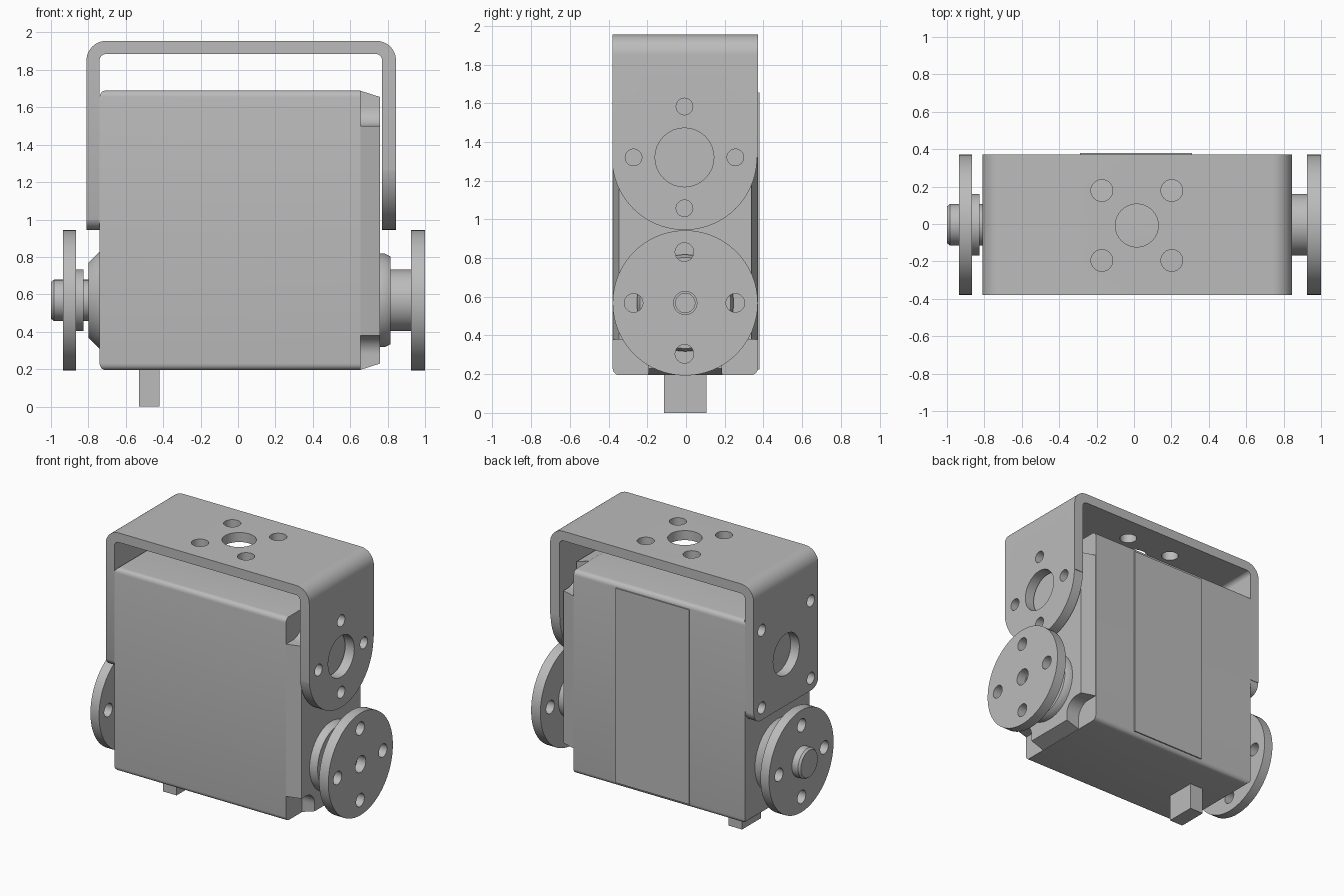
import bpy, bmesh
from math import sin, cos, pi, radians

if "Cube" in bpy.data.objects:
    bpy.data.objects.remove(bpy.data.objects["Cube"])

grey = bpy.data.materials.new("plain grey")
grey.use_nodes = True
grey.diffuse_color = (0.5, 0.5, 0.5, 1)
grey.node_tree.nodes["Principled BSDF"].inputs["Base Color"].default_value = (0.5, 0.5, 0.5, 1)

HALF = 0.375      # half depth of the case, bracket and discs
AXIS_Z = 0.568    # height of the output shaft
ARM_Z = 1.32      # height of the bracket arm holes
PLUS = [(0, 1), (1, 0), (0, -1), (-1, 0)]
SQUARE = [(1, 1), (1, -1), (-1, -1), (-1, 1)]


def arc(cu, cv, r, start, end, steps=12):
    angles = [radians(start + (end - start) * i / steps) for i in range(steps + 1)]
    return [(cu + r * cos(a), cv + r * sin(a)) for a in angles]


def prism(bm, points, axis, a, b):
    """Extrude a flat outline along an axis from a to b."""
    place = {"x": lambda u, v, w: (w, u, v),
             "y": lambda u, v, w: (u, w, v),
             "z": lambda u, v, w: (u, v, w)}[axis]
    low = [bm.verts.new(place(u, v, a)) for u, v in points]
    high = [bm.verts.new(place(u, v, b)) for u, v in points]
    bm.faces.new(low)
    bm.faces.new(high)
    for i in range(len(points)):
        j = (i + 1) % len(points)
        bm.faces.new((low[i], low[j], high[j], high[i]))


def hole(bm, u, v, r, axis, a, b):
    prism(bm, arc(u, v, r, 0, 360, 32)[:-1], axis, a, b)


def pattern(bm, u, v, spread, directions, r, axis, a, b):
    for du, dv in directions:
        hole(bm, u + du * spread, v + dv * spread, r, axis, a, b)


def box(bm, x0, x1, y0, y1, z0, z1):
    prism(bm, [(x0, y0), (x1, y0), (x1, y1), (x0, y1)], "z", z0, z1)


def finish(bm, name, cutter=None):
    """Make the object, cut the holes and shade it."""
    bmesh.ops.remove_doubles(bm, verts=bm.verts, dist=1e-5)
    bmesh.ops.recalc_face_normals(bm, faces=bm.faces)
    mesh = bpy.data.meshes.new(name)
    bm.to_mesh(mesh)
    bm.free()
    mesh.materials.append(grey)
    obj = bpy.data.objects.new(name, mesh)
    bpy.context.collection.objects.link(obj)
    if cutter:
        tool = finish(cutter, name + "_cutter")
        tool.hide_render = True
        mod = obj.modifiers.new("holes", "BOOLEAN")
        mod.operation = "DIFFERENCE"
        mod.solver = "EXACT"
        mod.object = tool
        bpy.context.view_layer.update()
        graph = bpy.context.evaluated_depsgraph_get()
        cut = bpy.data.meshes.new_from_object(obj.evaluated_get(graph))
        obj.modifiers.clear()
        obj.data = cut
        bpy.data.objects.remove(tool)
    bpy.ops.object.select_all(action="DESELECT")
    bpy.context.view_layer.objects.active = obj
    obj.select_set(True)
    bpy.ops.object.shade_smooth_by_angle(angle=radians(30))
    obj.location.y = -0.004
    return obj


def lathe(name, profile, cutter=None):
    """Turn an (x, radius) profile around the shaft."""
    bm = bmesh.new()
    verts = [bm.verts.new((x, 0, AXIS_Z + r)) for x, r in profile]
    edges = [bm.edges.new(pair) for pair in zip(verts, verts[1:])]
    bmesh.ops.spin(bm, geom=verts + edges, cent=(0, 0, AXIS_Z), axis=(1, 0, 0),
                   angle=2 * pi, steps=64)
    return finish(bm, name, cutter)


# Main case, rounded along the top and bottom edges
LOW, HIGH = 0.195, 1.69
bm = bmesh.new()
box(bm, -0.74, 0.655, -HALF, HALF, LOW, HIGH)
rims = [e for e in bm.edges
        if abs(e.verts[0].co.z - e.verts[1].co.z) < 0.01
        and min(v.co.x for v in e.verts) < 0]
bmesh.ops.bevel(bm, geom=rims, offset=0.035, segments=5, profile=0.5, affect="EDGES")
finish(bm, "case")

# Tapered end cover with four rounded corner pockets
upper = [(HALF, 1.5)] + arc(0.29, 1.6, 0.1, 270, 180) + [(0.19, HIGH)]
lower = [(0.19, LOW)] + arc(0.29, 0.28, 0.1, 180, 90) + [(HALF, 0.38)]
right = lower + upper
bm = bmesh.new()
prism(bm, right + [(-y, z) for y, z in reversed(right)], "x", 0.65, 0.76)
for v in bm.verts:
    if v.co.x > 0.7:
        if abs(v.co.y) > HALF - 0.01:
            v.co.y *= 0.91
        if v.co.z > HIGH - 0.01:
            v.co.z -= 0.035
        if v.co.z < LOW + 0.01:
            v.co.z += 0.035
finish(bm, "end_cover")

# Thin plate on the back and cable plug below
bm = bmesh.new()
box(bm, -0.29, 0.31, HALF - 0.01, HALF + 0.008, 0.225, 1.655)
finish(bm, "back_plate")
bm = bmesh.new()
box(bm, -0.53, -0.42, -0.11, 0.11, 0, 0.21)
finish(bm, "cable_plug")

# Shaft bosses
lathe("left_boss", [(0.74, 0), (0.74, 0.25), (0.785, 0.25), (0.815, 0.235), (0.815, 0)])
lathe("right_boss", [(-0.73, 0), (-0.73, 0.265), (-0.74, 0.26), (-0.8, 0.2), (-0.8, 0)])

# Drive horn with a recessed screw
cutter = bmesh.new()
pattern(cutter, 0, AXIS_Z, 0.263, PLUS, 0.048, "x", 0.88, 1.05)
lathe("drive_horn", [(0.8, 0), (0.8, 0.165), (0.925, 0.165), (0.925, HALF), (1, HALF),
                     (1, 0.06), (0.93, 0.06), (0.93, 0.05), (0.87, 0.05), (0.87, 0)], cutter)

# Idler horn with shaft, flange and end cap
cutter = bmesh.new()
pattern(cutter, 0, AXIS_Z, 0.263, PLUS, 0.048, "x", -1.05, -0.84)
lathe("idler_horn", [(-0.78, 0), (-0.78, 0.11), (-0.825, 0.11), (-0.825, 0.165),
                     (-0.865, 0.165), (-0.865, HALF), (-0.935, HALF), (-0.935, 0.11),
                     (-0.985, 0.11), (-1, 0.098), (-1, 0)], cutter)


def trim_arm(bm, r, a, b):
    """Cutter that leaves an arm end with corners of radius r."""
    c, z = HALF - r, 0.945 + r
    outline = ([(-0.5, z)] + arc(-c, z, r, 180, 270, 20) + arc(c, z, r, 270, 360, 20)[(c == 0):]
               + [(0.5, z), (0.5, 0.8), (-0.5, 0.8)])
    prism(bm, outline, "x", a, b)


# U bracket over the case
outer = [(0.845, 0.9)] + arc(0.74, 1.85, 0.105, 0, 90) + arc(-0.705, 1.85, 0.105, 90, 180) + [(-0.81, 0.9)]
inner = [(-0.74, 0.9)] + arc(-0.705, 1.85, 0.035, 180, 90) + arc(0.735, 1.85, 0.035, 90, 0) + [(0.77, 0.9)]
bm = bmesh.new()
prism(bm, outer + inner, "y", -HALF, HALF)
cutter = bmesh.new()
trim_arm(cutter, HALF, 0.6, 0.95)
trim_arm(cutter, 0.08, -0.95, -0.6)
hole(cutter, 0, ARM_Z, 0.152, "x", 0.6, 0.95)
pattern(cutter, 0, ARM_Z, 0.263, PLUS, 0.043, "x", 0.6, 0.95)
hole(cutter, 0, ARM_Z, 0.152, "x", -0.95, -0.6)
pattern(cutter, 0, ARM_Z, 0.285, SQUARE, 0.043, "x", -0.95, -0.6)
hole(cutter, 0.015, 0, 0.115, "z", 1.8, 2.1)
pattern(cutter, 0.015, 0, 0.187, SQUARE, 0.058, "z", 1.8, 2.1)
finish(bm, "bracket", cutter)
